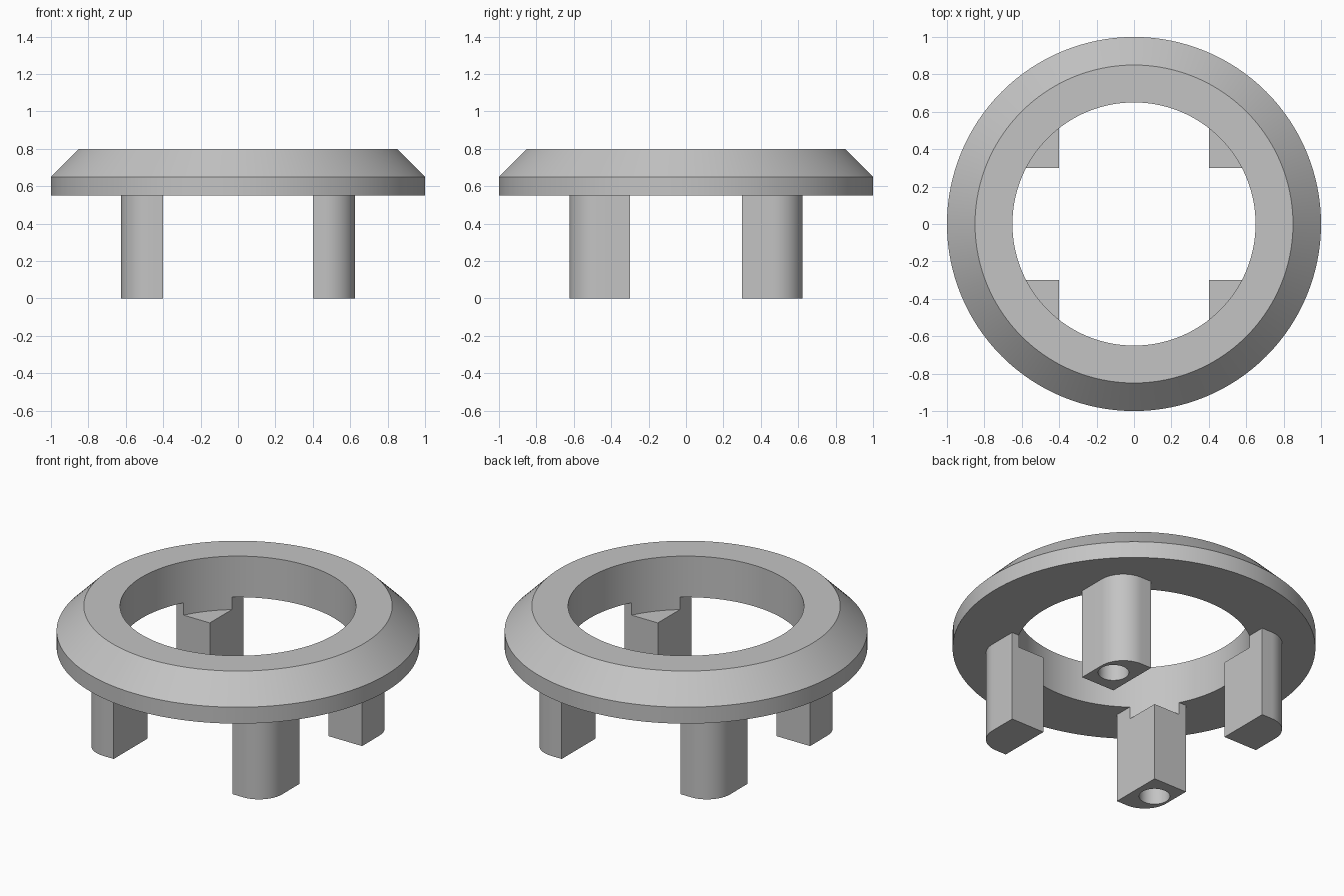
import bpy, bmesh, math

SEGMENTS = 128
RING_INNER = 0.65
RING_BOTTOM = 0.55
LEDGE_Z = 0.475

old = bpy.data.objects.get("Cube")
if old:
    bpy.data.objects.remove(old, do_unlink=True)

grey = bpy.data.materials.new("plain grey")
grey.use_nodes = True
GREY = (0.55, 0.55, 0.55, 1)
grey.diffuse_color = GREY
grey.node_tree.nodes["Principled BSDF"].inputs["Base Color"].default_value = GREY


def make_object(name, bm):
    bmesh.ops.recalc_face_normals(bm, faces=bm.faces)
    mesh = bpy.data.meshes.new(name)
    bm.to_mesh(mesh)
    bm.free()
    mesh.materials.append(grey)
    obj = bpy.data.objects.new(name, mesh)
    bpy.context.collection.objects.link(obj)
    return obj


def prism(name, outline, bottom, top):
    bm = bmesh.new()
    face = bm.faces.new([bm.verts.new((x, y, bottom)) for x, y in outline])
    extruded = bmesh.ops.extrude_face_region(bm, geom=[face])["geom"]
    verts = [g for g in extruded if isinstance(g, bmesh.types.BMVert)]
    bmesh.ops.translate(bm, verts=verts, vec=(0, 0, top - bottom))
    return make_object(name, bm)


def arc(cx, cy, radius, start, end, steps):
    angles = [start + (end - start) * i / steps for i in range(steps + 1)]
    return [(cx + radius * math.cos(a), cy + radius * math.sin(a)) for a in angles]


def circle(cx, cy, radius, steps):
    return arc(cx, cy, radius, 0, math.tau, steps)[:-1]


def cut(obj, cutter):
    mod = obj.modifiers.new("cut", 'BOOLEAN')
    mod.operation = 'DIFFERENCE'
    mod.solver = 'EXACT'
    mod.object = cutter
    bpy.context.view_layer.objects.active = obj
    bpy.ops.object.modifier_apply(modifier=mod.name)


def shade(obj):
    bpy.ops.object.select_all(action='DESELECT')
    obj.select_set(True)
    bpy.context.view_layer.objects.active = obj
    bpy.ops.object.shade_smooth_by_angle(angle=math.radians(25))


# Chamfered ring, turned from its cross-section
profile = [(RING_INNER, RING_BOTTOM), (1, RING_BOTTOM), (1, 0.65),
           (0.85, 0.8), (RING_INNER, 0.8)]
bm = bmesh.new()
loops = [[bm.verts.new((x, y, z)) for x, y in circle(0, 0, r, SEGMENTS)]
         for r, z in profile]
for k, loop in enumerate(loops):
    following = loops[(k + 1) % len(loops)]
    for i in range(SEGMENTS):
        j = (i + 1) % SEGMENTS
        bm.faces.new((loop[i], loop[j], following[j], following[i]))
shade(make_object("ring", bm))

# Helper that trims the inner leg tops to a ledge below the ring
bore = prism("bore_cutter", circle(0, 0, RING_INNER, SEGMENTS), LEDGE_Z, 1)

# Four legs with a rounded outer corner; one diagonal pair has blind holes
outline = [(0.4, 0.3), (0.625, 0.3)]
outline += arc(0.47, 0.468, 0.155, 0, math.pi / 2, 16)
outline += [(0.4, 0.623)]
cutters = [bore]
for sx, side in ((1, "left"), (-1, "right")):
    for sy, end in ((1, "back"), (-1, "front")):
        leg = prism(f"{end}_{side}_leg", [(sx * x, sy * y) for x, y in outline],
                    0, RING_BOTTOM + 0.002)
        cut(leg, bore)
        if sx == sy:
            hole = prism(f"{end}_{side}_hole_cutter",
                         circle(sx * 0.525, sy * 0.45, 0.085, 32), -0.1, 0.3)
            cut(leg, hole)
            cutters.append(hole)
        shade(leg)

for cutter in cutters:
    bpy.data.objects.remove(cutter, do_unlink=True)
